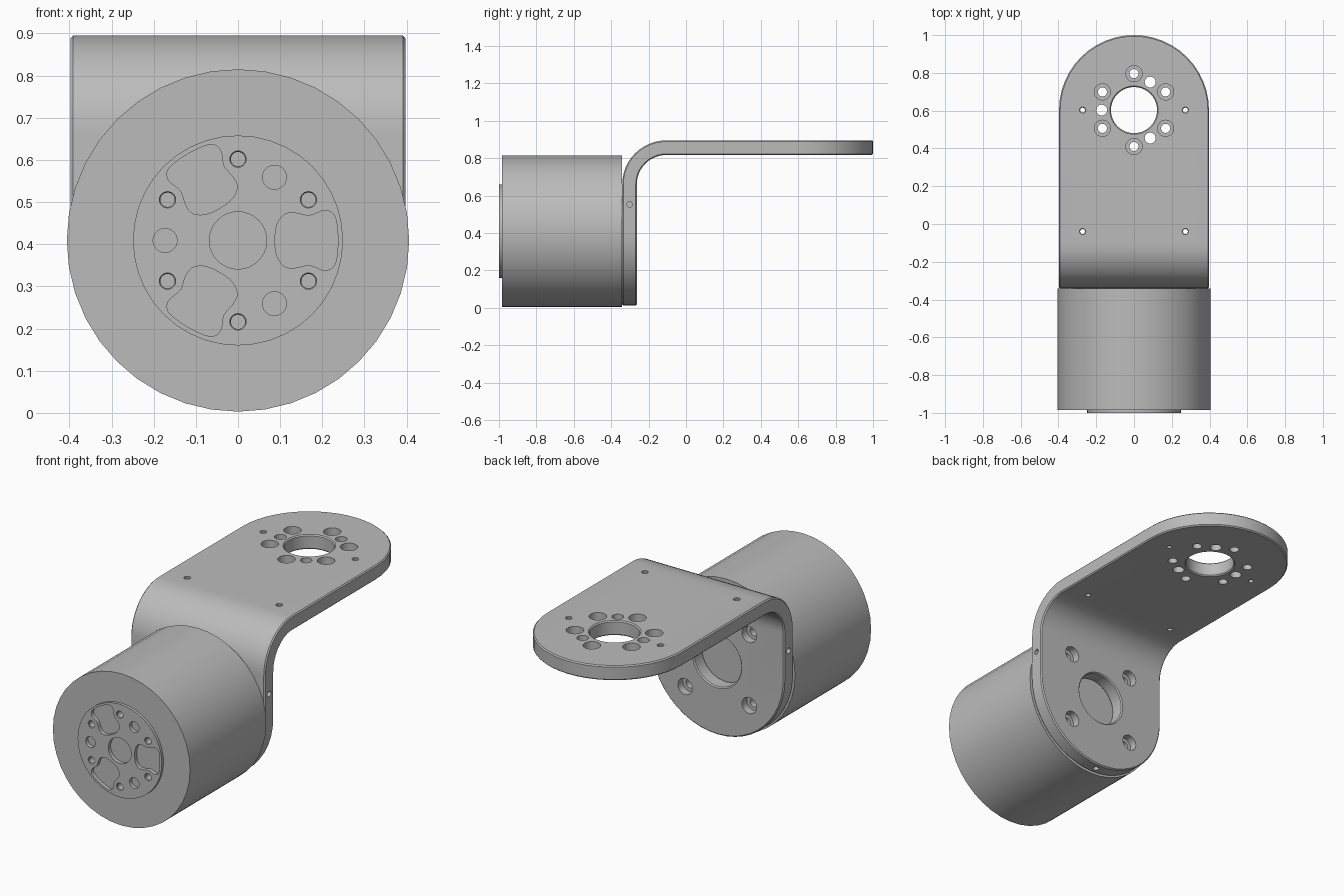
import bpy, bmesh, math
from mathutils import Vector, Matrix

if "Cube" in bpy.data.objects:
    bpy.data.objects.remove(bpy.data.objects["Cube"])

AXIS_Z = 0.409            # height of the motor axis
HALF_W, THICK = 0.397, 0.078
BACK = -0.342             # rear face of the motor
EYE_Y = 0.603             # centre of the top plate's round end

metal = bpy.data.materials.new("metal grey")
metal.diffuse_color = (0.5, 0.5, 0.5, 1)
metal.use_nodes = True
metal.node_tree.nodes["Principled BSDF"].inputs["Base Color"].default_value = metal.diffuse_color


def make_object(name, bm):
    bmesh.ops.recalc_face_normals(bm, faces=bm.faces)
    mesh = bpy.data.meshes.new(name)
    bm.to_mesh(mesh)
    bm.free()
    mesh.materials.append(metal)
    ob = bpy.data.objects.new(name, mesh)
    bpy.context.collection.objects.link(ob)
    return ob


def loft(bm, rings):
    """Skin closed rings of equal length and cap both ends."""
    rings = [[bm.verts.new(p) for p in ring] for ring in rings]
    for a, b in zip(rings, rings[1:]):
        for i in range(len(a)):
            j = (i + 1) % len(a)
            bm.faces.new((a[i], a[j], b[j], b[i]))
    bm.faces.new(rings[0][::-1])
    bm.faces.new(rings[-1])


def lathe(bm, origin, axis, profile, segs=24):
    """Turn (radius, distance) pairs around an axis."""
    rot = Vector(axis).to_track_quat('Z', 'Y')
    loft(bm, [[Vector(origin) + rot @ Vector((r * math.cos(math.tau * i / segs),
                                              r * math.sin(math.tau * i / segs), d))
               for i in range(segs)] for r, d in profile])


def polar(radius, degrees):
    a = math.radians(degrees)
    return radius * math.cos(a), radius * math.sin(a)


def modify(ob, kind, **settings):
    mod = ob.modifiers.new(kind, kind)
    for key, value in settings.items():
        setattr(mod, key, value)
    bpy.context.view_layer.objects.active = ob
    bpy.ops.object.modifier_apply(modifier=mod.name)


def cut(ob, bm):
    cutter = make_object("cutter", bm)
    cutter.hide_render = True
    modify(ob, 'BOOLEAN', object=cutter, operation='DIFFERENCE', solver='EXACT')
    bpy.data.objects.remove(cutter)


def smooth(ob):
    bpy.ops.object.select_all(action='DESELECT')
    ob.select_set(True)
    bpy.context.view_layer.objects.active = ob
    bpy.ops.object.shade_smooth_by_angle(angle=math.radians(30))


# Motor body with raised output flange
bm = bmesh.new()
lathe(bm, (0, BACK, AXIS_Z), (0, -1, 0),
      [(0.406, 0), (0.406, 0.643), (0.249, 0.643), (0.249, 0.658)], 40)
motor = make_object("motor_housing", bm)

# Flange holes: centre bore, six screw holes, three dowel holes
bm = bmesh.new()


def flange_hole(x, z, profile, segs=24):
    lathe(bm, (x, -1, AXIS_Z + z), (0, 1, 0), profile, segs)


flange_hole(0, 0, [(0.068, -0.01), (0.068, 0.02)], 32)
for k in range(6):
    flange_hole(*polar(0.193, 30 + 60 * k),
                [(0.0195, -0.01), (0.0195, 0.003), (0.017, 0.006), (0.017, 0.045)])
for k in range(3):
    flange_hole(*polar(0.173, 60 + 120 * k), [(0.0285, -0.01), (0.0285, 0.02)])

# Three rounded pockets, outlined by a smooth curve through a mirrored half profile
half = [(0.09, 0.028), (0.108, 0.06), (0.135, 0.065), (0.17, 0.059),
        (0.205, 0.071), (0.228, 0.06), (0.236, 0.025)]
ctrl = [Vector(p) for p in half] + [Vector((x, -y)) for x, y in reversed(half)]
outline = []
for i in range(len(ctrl)):
    p0, p1, p2, p3 = (ctrl[(i + k) % len(ctrl)] for k in (-1, 0, 1, 2))
    for t in (0, 0.25, 0.5, 0.75):
        outline.append(0.5 * (2 * p1 + (p2 - p0) * t + (2 * p0 - 5 * p1 + 4 * p2 - p3) * t * t
                              + (3 * p1 - p0 - 3 * p2 + p3) * t ** 3))
for k in range(3):
    turned = [Matrix.Rotation(math.radians(120 * k), 2) @ p for p in outline]
    loft(bm, [[(p.x, y, AXIS_Z + p.y) for p in turned] for y in (-1.01, -0.98)])
cut(motor, bm)
smooth(motor)

# Bent bracket: stations of (half width, outer point, inner point) along the strip
R_OUT = 0.235
bend_y, bend_z = BACK + 0.001 + R_OUT, 0.895 - R_OUT
y_out, y_in = bend_y - R_OUT, bend_y - R_OUT + THICK
z_out, z_in = bend_z + R_OUT, bend_z + R_OUT - THICK
N = 12
stations = []
for i in range(N + 1):                       # rounded lower end
    w, h = polar(HALF_W, -90 + 90 * i / N)
    stations.append((w, (y_out, AXIS_Z + h), (y_in, AXIS_Z + h)))
for i in range(N + 1):                       # bend
    c, s = polar(1, 180 - 90 * i / N)
    r = R_OUT - THICK
    stations.append((HALF_W, (bend_y + R_OUT * c, bend_z + R_OUT * s),
                     (bend_y + r * c, bend_z + r * s)))
for i in range(N + 1):                       # rounded far end
    w, h = polar(HALF_W, 90 * i / N)
    stations.append((w, (EYE_Y + h, z_out), (EYE_Y + h, z_in)))
bm = bmesh.new()
loft(bm, [[(-w, *o), (w, *o), (w, *n), (-w, *n)] for w, o, n in stations])
bmesh.ops.remove_doubles(bm, verts=bm.verts, dist=1e-5)
bmesh.ops.dissolve_degenerate(bm, edges=bm.edges, dist=1e-5)
bmesh.ops.dissolve_limit(bm, angle_limit=math.radians(0.5),
                         verts=bm.verts, edges=bm.edges)
bracket = make_object("bent_bracket", bm)
modify(bracket, 'BEVEL', width=0.006, segments=1, limit_method='ANGLE',
       angle_limit=math.radians(45))

# Bracket holes
bm = bmesh.new()
END = THICK + 0.01


def bore(r):                                  # through hole with chamfered rims
    return [(r + 0.006, -0.01), (r + 0.006, 0), (r, 0.006),
            (r, THICK - 0.006), (r + 0.006, THICK), (r + 0.006, END)]


COUNTERBORE = [(0.043, -0.01), (0.043, 0.042), (0.024, 0.042), (0.024, END)]


def top_hole(x, y, profile, segs=24):
    lathe(bm, (x, y, z_out), (0, 0, -1), profile, segs)


def back_hole(x, z, profile, segs=24):
    lathe(bm, (x, y_in, AXIS_Z + z), (0, -1, 0), profile, segs)


top_hole(0, EYE_Y, bore(0.122), 40)
for k in range(6):
    x, y = polar(0.193, 30 + 60 * k)
    top_hole(x, EYE_Y + y, COUNTERBORE)
for k in range(3):
    x, y = polar(0.171, 60 + 120 * k)
    top_hole(x, EYE_Y + y, [(0.029, -0.01), (0.029, END)])
for x in (-0.272, 0.272):
    for y in (EYE_Y, -0.04):
        top_hole(x, y, [(0.017, -0.01), (0.017, 0.003), (0.013, 0.006), (0.013, END)], 16)
back_hole(0, 0, bore(0.14), 40)
for x in (-0.19, 0.19):
    for z in (-0.19, 0.19):
        back_hole(x, z, COUNTERBORE)

# Small set-screw holes in both side edges and the bottom edge
mid_y = (y_out + y_in) / 2
SCREW = [(0.015, -0.01), (0.015, 0.1)]
for s in (-1, 1):
    lathe(bm, (s * HALF_W, mid_y, 0.553), (-s, 0, 0), SCREW, 16)
lathe(bm, (0, mid_y, AXIS_Z - HALF_W), (0, 0, 1), SCREW, 16)
cut(bracket, bm)
smooth(bracket)
